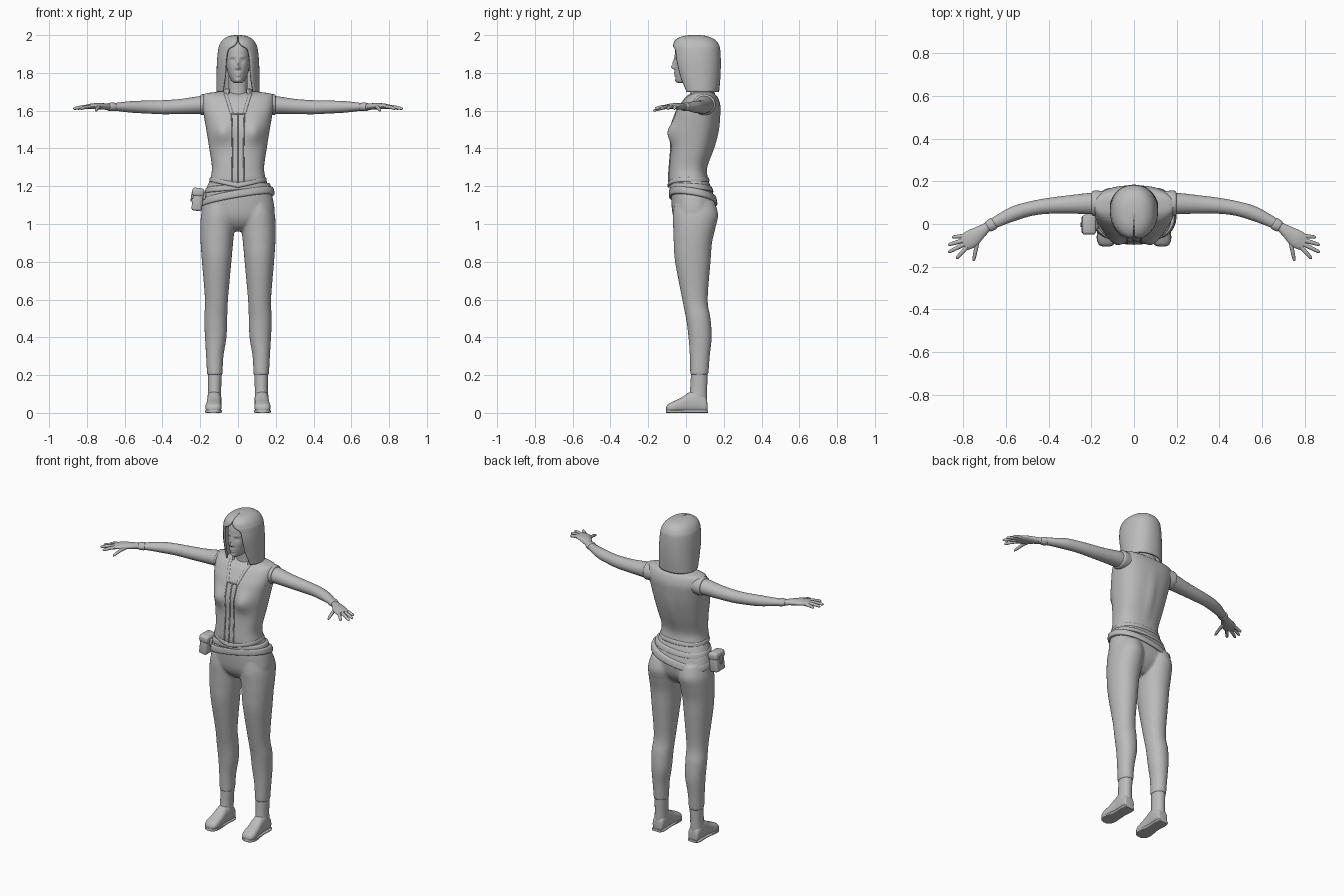
import bpy, bmesh, math
from mathutils import Vector, Matrix
from mathutils.bvhtree import BVHTree

if "Cube" in bpy.data.objects:
    bpy.data.objects.remove(bpy.data.objects["Cube"])

grey = bpy.data.materials.new("plain_grey")
grey.use_nodes = True
grey.diffuse_color = (0.5, 0.5, 0.5, 1)
grey.node_tree.nodes["Principled BSDF"].inputs["Base Color"].default_value = (0.5, 0.5, 0.5, 1)


def spline(rows, steps):
    """Catmull-Rom interpolation of equal-length tuples."""
    out = []
    for i in range(len(rows) - 1):
        a, b, c, d = rows[max(i - 1, 0)], rows[i], rows[i + 1], rows[min(i + 2, len(rows) - 1)]
        for k in range(steps):
            t = k / steps
            out.append(tuple(q + t / 2 * (r - p + t * (2*p - 5*q + 4*r - s + t * (3*(q - r) + s - p)))
                             for p, q, r, s in zip(a, b, c, d)))
    return out + [tuple(rows[-1])]


def oval(cx, rx, lo, hi, n, p, t0=None):
    """Superellipse points, starting at the front; t0 leaves a gap at the front."""
    mid, r, pts = (lo + hi) / 2, (hi - lo) / 2, []
    for i in range(n):
        a = 2 * math.pi * i / n if t0 is None else t0 + (2 * math.pi - 2 * t0) * i / (n - 1)
        s, c = math.sin(a), math.cos(a)
        pts.append((cx + rx * math.copysign(abs(s) ** (2 / p), s),
                    mid - r * math.copysign(abs(c) ** (2 / p), c)))
    return pts


def skin(rings, closed=True, caps=(True, True)):
    """Join rings of points into one piece: vertices and faces."""
    n = len(rings[0])
    verts = [v for ring in rings for v in ring]
    faces = [(j*n + i, j*n + (i+1) % n, (j+1)*n + (i+1) % n, (j+1)*n + i)
             for j in range(len(rings) - 1) for i in range(n if closed else n - 1)]
    if caps[0]:
        faces.append(tuple(range(n)))
    if caps[1]:
        faces.append(tuple(range(len(verts) - n, len(verts))))
    return verts, faces


def add(name, *pieces, angle=50):
    verts, faces = [], []
    for v, f in pieces:
        faces += [tuple(i + len(verts) for i in face) for face in f]
        verts += v
    mesh = bpy.data.meshes.new(name)
    mesh.from_pydata(verts, [], faces)
    bm = bmesh.new()
    bm.from_mesh(mesh)
    bmesh.ops.recalc_face_normals(bm, faces=bm.faces)
    bm.to_mesh(mesh)
    bm.free()
    mesh.materials.append(grey)
    obj = bpy.data.objects.new(name, mesh)
    bpy.context.collection.objects.link(obj)
    bpy.ops.object.select_all(action='DESELECT')
    obj.select_set(True)
    bpy.context.view_layer.objects.active = obj
    bpy.ops.object.shade_smooth_by_angle(angle=math.radians(angle))
    return obj


def upright(rows, side=1, n=40, p=2.3, steps=5, bumps=(), lift=None):
    """Loft rows of (z, centre x, half width, front y, back y), with soft bumps."""
    rings = []
    for z, cx, rx, lo, hi in spline(rows, steps):
        mid, ring = (lo + hi) / 2, []
        for x, y in oval(cx * side, rx, lo, hi, n, p):
            w = (mid - y) / max((hi - lo) / 2, .001)
            for bx, bz, sx, sz, amount, facing in bumps:
                if w * facing > 0:
                    y -= amount * w * math.exp(-((x - bx) / sx) ** 2 - ((z - bz) / sz) ** 2)
            ring.append((x, y, z + (lift(x, y) if lift else 0)))
        rings.append(ring)
    return skin(rings)


def shell(name, rows, thickness, cap_top, n=48):
    """Open-fronted wall from rows of (z, half width, front y, back y, gap angle)."""
    rings = [[(x, y, z) for x, y in oval(0, rx, lo, hi, n, 2.2, max(t, .015))]
             for z, rx, lo, hi, t in spline(rows, 6)]
    obj = add(name, skin(rings, False, (False, cap_top)))
    mod = obj.modifiers.new("thickness", 'SOLIDIFY')
    mod.thickness, mod.offset = thickness, 0


def tube(rows, side=1, n=16, steps=4, ref=(0, 0, 1)):
    """Tube along rows of (x, y, z, half width, half height)."""
    rows, rings = spline(rows, steps), []
    pts = [Vector((r[0] * side, r[1], r[2])) for r in rows]
    for i, r in enumerate(rows):
        t = (pts[min(i + 1, len(pts) - 1)] - pts[max(i - 1, 0)]).normalized()
        u = t.cross(Vector(ref)).normalized()
        v = u.cross(t)
        rings.append([tuple(pts[i] + u * r[3] * math.cos(a) + v * r[4] * math.sin(a))
                      for a in (2 * math.pi * k / n for k in range(n))])
    return skin(rings)


def box(name, size, loc, tilt, bevel):
    bm = bmesh.new()
    bmesh.ops.create_cube(bm, size=1)
    m = Matrix.Translation(loc) @ Matrix.Rotation(tilt, 4, 'Y') @ Matrix.Diagonal((*size, 1))
    bmesh.ops.transform(bm, matrix=m, verts=bm.verts)
    bmesh.ops.bevel(bm, geom=bm.edges[:], offset=bevel, segments=3, profile=.5, affect='EDGES')
    bm.verts.index_update()
    piece = [tuple(v.co) for v in bm.verts], [tuple(v.index for v in f.verts) for f in bm.faces]
    bm.free()
    add(name, piece, angle=35)


# Trousers: hips and legs blended into one skin
hips = upright([(1.26, 0, .135, -.075, .105), (1.2, 0, .163, -.078, .13), (1.12, 0, .188, -.078, .153),
                (1.04, 0, .188, -.068, .145), (.99, 0, .12, -.04, .115), (.96, 0, .05, 0, .08)])
leg = [(1.12, .1, .075, -.06, .15), (1.05, .105, .09, -.07, .17), (.98, .109, .091, -.068, .156),
       (.9, .112, .086, -.065, .138), (.8, .113, .078, -.058, .13), (.6, .114, .061, -.02, .115),
       (.5, .118, .061, 0, .13), (.4, .118, .057, .013, .136), (.3, .123, .046, .02, .126),
       (.2, .123, .041, .022, .118)]
trousers = add("trousers", hips, *[upright(leg, s, 32, 2.1) for s in (1, -1)])
remesh = trousers.modifiers.new("blend", 'REMESH')
remesh.mode, remesh.voxel_size, remesh.use_smooth_shade = 'VOXEL', .007, True
soften = trousers.modifiers.new("soften", 'SMOOTH')
soften.factor, soften.iterations = .5, 6

# Vest, with its chest and back shaping
vest = upright([(1.215, 0, .148, -.088, .12), (1.24, 0, .146, -.092, .115), (1.3, 0, .138, -.088, .11),
                (1.4, 0, .152, -.08, .14), (1.5, 0, .168, -.075, .166), (1.58, 0, .182, -.058, .178),
                (1.63, 0, .19, -.03, .18), (1.67, 0, .188, 0, .168), (1.69, 0, .175, .03, .15),
                (1.7, 0, .1, .05, .13)], n=72, p=2.5,
               bumps=[(.088, 1.485, .05, .055, .033, 1), (-.088, 1.485, .05, .055, .033, 1),
                      (0, 1.45, .025, .13, .01, -1)])
add("vest", vest)
surface = BVHTree.FromPolygons(*vest)


def seam(name, width, *points):
    """Thin strip laid on the front of the vest through (x, z) points."""
    rows = []
    for x, z in spline(points, 10):
        hit = surface.ray_cast(Vector((x, -1, z)), Vector((0, 1, 0)))[0]
        if hit:
            rows.append((x, hit.y, z, width, .004))
    add(name, tube(rows, n=8, steps=1, ref=(0, 1, 0)))


seam("front_zip", .003, (0, 1.585), (0, 1.4), (0, 1.215))
seam("neckline_bottom", .004, (-.032, 1.585), (0, 1.583), (.032, 1.585))
for s, word in ((1, "left"), (-1, "right")):
    seam(word + "_lapel", .008, (s * .068, 1.69), (s * .05, 1.64), (s * .034, 1.585))
    seam(word + "_placket", .003, (s * .034, 1.585), (s * .03, 1.4), (s * .032, 1.215))
shell("collar", [(1.66, .078, -.005, .155, .75), (1.69, .074, .012, .148, .7), (1.715, .07, .02, .142, .7)],
      .01, False)


def dip(x, y):
    return -.03 * max(0, 1 - abs(x) / .14) if y < 0 else 0


def slant(x, y):
    return .17 * x - .16 * y


# Vest hem and the two hip belts
add("vest_hem", upright([(1.222, 0, .146, -.09, .118), (1.227, 0, .152, -.097, .124),
                         (1.243, 0, .15, -.096, .121), (1.248, 0, .144, -.09, .115)], lift=dip))
add("waist_belt", upright([(1.175, 0, .168, -.082, .138), (1.18, 0, .175, -.088, .145),
                           (1.202, 0, .17, -.087, .138), (1.207, 0, .16, -.08, .13)],
                          lift=lambda x, y: slant(x, y) * .4))
add("hip_belt", upright([(1.128, 0, .182, -.08, .155), (1.133, 0, .193, -.09, .166),
                         (1.163, 0, .188, -.089, .16), (1.168, 0, .175, -.08, .15)], lift=slant))

# Belt pouch on the right hip
box("pouch", (.055, .085, .105), (-.214, -.003, 1.122), .13, .012)
box("pouch_lid", (.064, .094, .045), (-.211, -.003, 1.168), .13, .014)
box("pouch_clasp", (.008, .022, .05), (-.245, -.003, 1.143), .13, .003)
box("pouch_loop", (.03, .05, .04), (-.185, .0, 1.15), .13, .006)

# Neck and head, with the face shaped by bumps
add("neck", upright([(1.64, 0, .06, .02, .14), (1.7, 0, .05, .028, .125), (1.8, 0, .05, .02, .12)]))
pairs = [(.027, 1.866, .013, .01, -.01, 1), (.027, 1.864, .009, .005, .005, 1),
         (.027, 1.886, .018, .005, .004, 1), (.04, 1.83, .014, .016, .003, 1), (.009, 1.825, .006, .006, .006, 1)]
face = pairs + [(-b[0], *b[1:]) for b in pairs]
face += [(0, 1.83, .009, .01, .018, 1), (0, 1.853, .008, .02, .011, 1), (0, 1.8, .016, .005, .007, 1),
         (0, 1.786, .014, .005, .007, 1), (0, 1.76, .018, .01, .005, 1)]
add("head", upright([(1.746, 0, .018, -.04, .03), (1.758, 0, .034, -.052, .08), (1.8, 0, .054, -.058, .13),
                     (1.86, 0, .065, -.06, .15), (1.92, 0, .068, -.057, .155), (1.96, 0, .06, -.04, .13),
                     (1.98, 0, .03, 0, .09)], n=80, p=2.2, steps=9, bumps=face), angle=80)

# Long bobbed hair, open around the face
shell("hair", [(1.7, .108, -.02, .17, .8), (1.78, .108, -.045, .177, .64), (1.86, .106, -.064, .179, .6),
               (1.92, .1, -.066, .176, .5), (1.945, .093, -.064, .17, .15), (1.97, .077, -.053, .152, .02),
               (1.988, .05, -.02, .115, .02), (1.995, .012, .025, .065, .02)], .011, True)

# Arms, hands and boots, mirrored left and right
arm = [(.13, .098, 1.632, .05, .05), (.2, .096, 1.63, .05, .047), (.3, .092, 1.622, .043, .04),
       (.4, .085, 1.618, .037, .037), (.48, .073, 1.619, .034, .034), (.56, .05, 1.62, .034, .031),
       (.64, .013, 1.62, .027, .022), (.7, -.02, 1.62, .021, .016)]
palm = [(.685, -.012, 1.62, .02, .016), (.72, -.037, 1.623, .03, .017), (.765, -.07, 1.624, .042, .015),
        (.8, -.092, 1.62, .036, .011)]
fingers = {"little": ((.79, -.055), (.853, -.062)), "ring": ((.795, -.075), (.872, -.098)),
           "middle": ((.793, -.093), (.872, -.133)), "index": ((.783, -.108), (.834, -.163)),
           "thumb": ((.73, -.06), (.753, -.174))}
foot = [(.113, .125, .022, .008, .05), (.105, .125, .034, 0, .085), (.06, .125, .038, 0, .12),
        (.02, .126, .037, 0, .11), (-.03, .128, .04, .002, .078), (-.07, .13, .042, 0, .06),
        (-.095, .13, .034, .002, .046), (-.105, .13, .015, .012, .03)]
shaft = [(.225, .123, .037, .026, .114), (.2, .123, .037, .026, .114), (.13, .124, .035, .022, .112),
         (.07, .125, .036, .015, .112), (.04, .125, .035, .02, .108)]
sole = [(.116, .126, .03), (.09, .126, .04), (.02, .127, .037), (-.06, .13, .045), (-.095, .13, .036), (-.106, .13, .016)]
for s, word in ((1, "left"), (-1, "right")):
    add(word + "_arm", tube(arm, s, 24, 5))
    add(word + "_armhole", tube([(.14, .098, 1.632, .056, .055), (.18, .097, 1.632, .06, .056),
                                 (.196, .097, 1.632, .056, .053), (.199, .097, 1.632, .045, .042)], s, 28))
    add(word + "_wrist_cuff", tube([(.655, .005, 1.62, .024, .02), (.66, .002, 1.62, .029, .023),
                                    (.682, -.011, 1.62, .027, .021), (.687, -.014, 1.62, .02, .016)], s, 20))
    parts = [tube(palm, s, 20)]
    for finger, ((x0, y0), (x1, y1)) in fingers.items():
        drop = .022 if finger == "thumb" else .012
        parts.append(tube([(x0 + (x1 - x0) * t, y0 + (y1 - y0) * t, 1.621 - drop * t * t, r, r)
                           for t, r in ((0, .011), (.45, .0095), (.85, .008), (.97, .005), (1, .001))], s, 10, 3))
    add(word + "_hand", *parts)
    rings = [[(x, y, z) for x, z in oval(cx * s, rx, lo, hi, 28, 2.5)]
             for y, cx, rx, lo, hi in spline(foot, 5)]
    add(word + "_boot", skin(rings), upright(shaft, s, 28, 2.1))
    rings = [[(x, y, z) for x, z in oval(cx * s, rx, 0, .016, 20, 5)] for y, cx, rx in spline(sole, 5)]
    add(word + "_sole", skin(rings))
